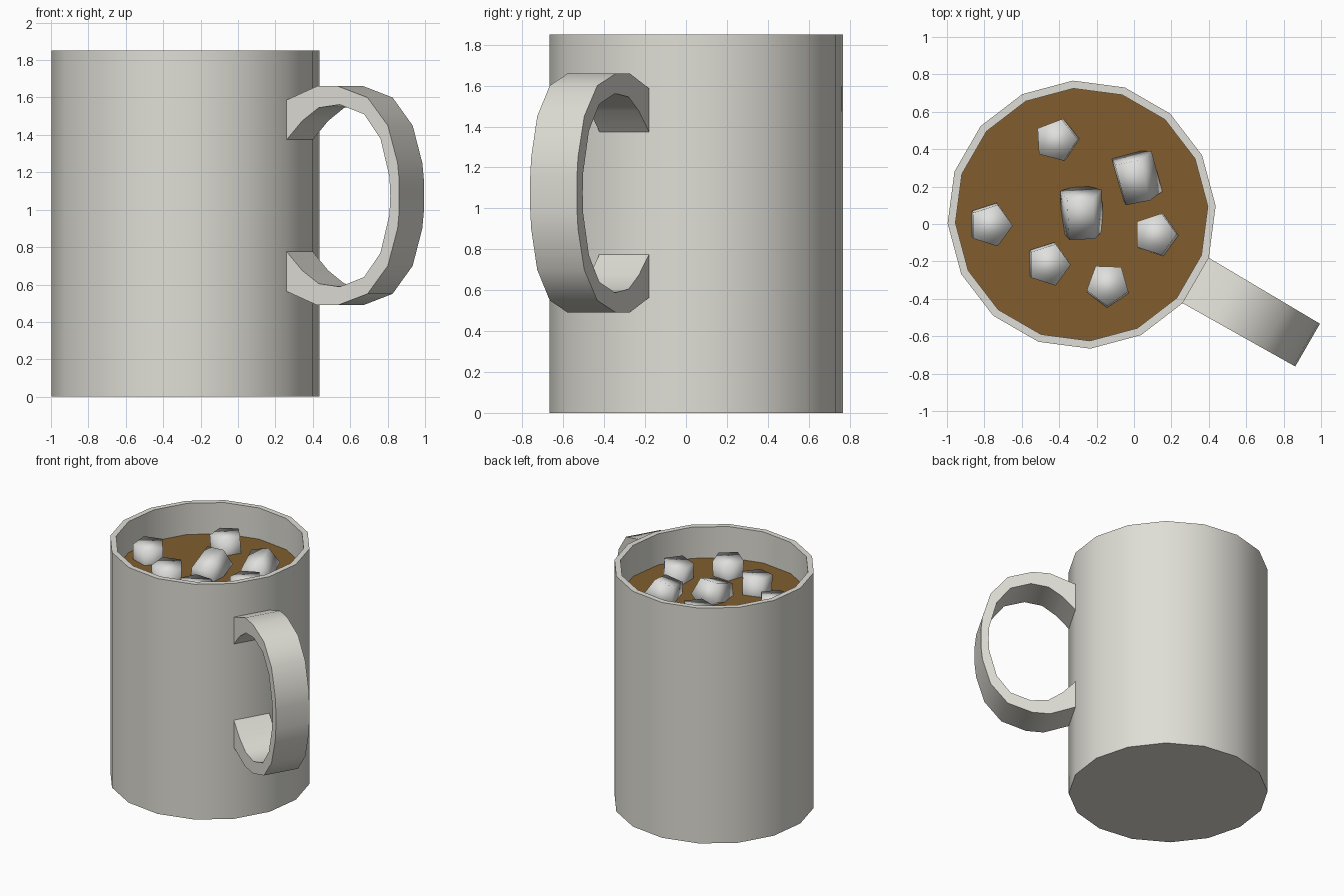
import bpy, bmesh, math
from mathutils import Matrix, Vector

if "Cube" in bpy.data.objects:
    bpy.data.objects.remove(bpy.data.objects["Cube"])

CX, CY = -0.28, 0.05            # mug axis
SIDES = 16
HANDLE_ANGLE = math.radians(-30)
START = HANDLE_ANGLE + math.pi / SIDES   # a flat side faces the handle


def material(name, rgb):
    m = bpy.data.materials.new(name)
    m.diffuse_color = (*rgb, 1)
    m.use_nodes = True
    m.node_tree.nodes["Principled BSDF"].inputs["Base Color"].default_value = m.diffuse_color
    return m


ceramic = material("white_ceramic", (0.74, 0.73, 0.67))
cocoa = material("brown_cocoa", (0.22, 0.11, 0.028))
white = material("marshmallow_white", (0.74, 0.74, 0.73))


def finish(name, bm, mat, angle):
    bmesh.ops.recalc_face_normals(bm, faces=bm.faces)
    me = bpy.data.meshes.new(name)
    bm.to_mesh(me)
    bm.free()
    me.materials.append(mat)
    ob = bpy.data.objects.new(name, me)
    bpy.context.collection.objects.link(ob)
    bpy.ops.object.select_all(action='DESELECT')
    ob.select_set(True)
    bpy.context.view_layer.objects.active = ob
    bpy.ops.object.shade_smooth_by_angle(angle=math.radians(angle))
    return ob


def ring(bm, r, z):
    return [bm.verts.new((CX + r * math.cos(START + i * math.tau / SIDES),
                          CY + r * math.sin(START + i * math.tau / SIDES), z))
            for i in range(SIDES)]


# Mug body: outer wall, rim, inner wall and floor
bm = bmesh.new()
rings = [ring(bm, r, z) for r, z in [(0.718, 0), (0.718, 1.85), (0.676, 1.85), (0.676, 0.06)]]
for a, b in zip(rings, rings[1:]):
    for i in range(SIDES):
        j = (i + 1) % SIDES
        bm.faces.new((a[i], a[j], b[j], b[i]))
bm.faces.new(rings[0])
bm.faces.new(rings[-1])
finish("mug_body", bm, ceramic, 40)

# Drink surface
bm = bmesh.new()
bm.faces.new(ring(bm, 0.676, 1.605))
drink = finish("drink_surface", bm, cocoa, 30)
if drink.data.polygons[0].normal.z < 0:
    drink.data.flip_normals()

# Handle: upper half profile (radius, height) mirrored about its middle, given width
MID = 1.075
outer = [(0.70, 1.585), (0.89, 1.66), (1.02, 1.66), (1.20, 1.60), (1.325, 1.45), (1.385, 1.25), (1.395, MID)]
inner = [(0.70, 1.37), (0.80, 1.475), (0.90, 1.545), (1.03, 1.562), (1.18, 1.51), (1.28, 1.38), (1.335, MID + 0.1)]


def mirrored(pts):
    return pts + [(r, 2 * MID - z) for r, z in reversed(pts) if z > MID]


outer = mirrored(outer)
inner = mirrored(inner + [(1.34, MID)])
# pair up the points: both lists cover the same number of steps from end to end
if len(inner) > len(outer):
    outer.insert(len(outer) // 2, (1.395, MID + 0.08))
    outer.insert(len(outer) // 2 + 1, (1.395, MID - 0.08))
    outer = sorted(outer[:], key=lambda p: -math.atan2(p[1] - MID, p[0] - 0.5))
along = Vector((math.cos(HANDLE_ANGLE), math.sin(HANDLE_ANGLE), 0))
side = Vector((-along.y, along.x, 0))
bm = bmesh.new()


def strip(pts, s):
    return [bm.verts.new(Vector((CX, CY, z)) + along * r
                         + side * s * (0.14 - 0.008 * (r - 0.7) / 0.695)) for r, z in pts]


oa, ob_, ia, ib = strip(outer, -1), strip(outer, 1), strip(inner, -1), strip(inner, 1)
for p, q in ((oa, ob_), (ia, ib), (oa, ia), (ob_, ib)):
    for i in range(len(p) - 1):
        bm.faces.new((p[i], p[i + 1], q[i + 1], q[i]))
for i in (0, -1):
    bm.faces.new((oa[i], ob_[i], ib[i], ia[i]))
finish("handle", bm, ceramic, 40)

# Marshmallows: five-sided, (x, y, z, turn, tip, heading of the tipped axis)
marshmallows = [
    (-0.41, 0.45, 1.615, 3, 4, 200), (-0.77, 0.00, 1.615, 0, 5, 300),
    (-0.46, -0.21, 1.615, 0, 5, 300), (0.12, -0.06, 1.615, 0, 5, 150),
    (-0.14, -0.33, 1.615, -20, 4, 90),
    (0.01, 0.25, 1.64, 18, 75, 105), (-0.28, 0.06, 1.64, 18, 68, 93),
]
for n, (x, y, z, turn, tip, heading) in enumerate(marshmallows, 1):
    bm = bmesh.new()
    h = math.radians(heading)
    axis = Vector((-math.sin(h), math.cos(h), 0))
    m = (Matrix.Translation((x, y, z)) @ Matrix.Rotation(math.radians(tip), 4, axis)
         @ Matrix.Rotation(math.radians(turn), 4, 'Z'))
    bmesh.ops.create_cone(bm, cap_ends=True, segments=5, radius1=0.117, radius2=0.117, depth=0.23)
    # put a corner on local +x
    v = max(bm.verts, key=lambda w: w.co.x).co
    bmesh.ops.transform(bm, verts=bm.verts, matrix=m @ Matrix.Rotation(-math.atan2(v.y, v.x), 4, 'Z'))
    finish(f"marshmallow_{n}", bm, white, 100)
